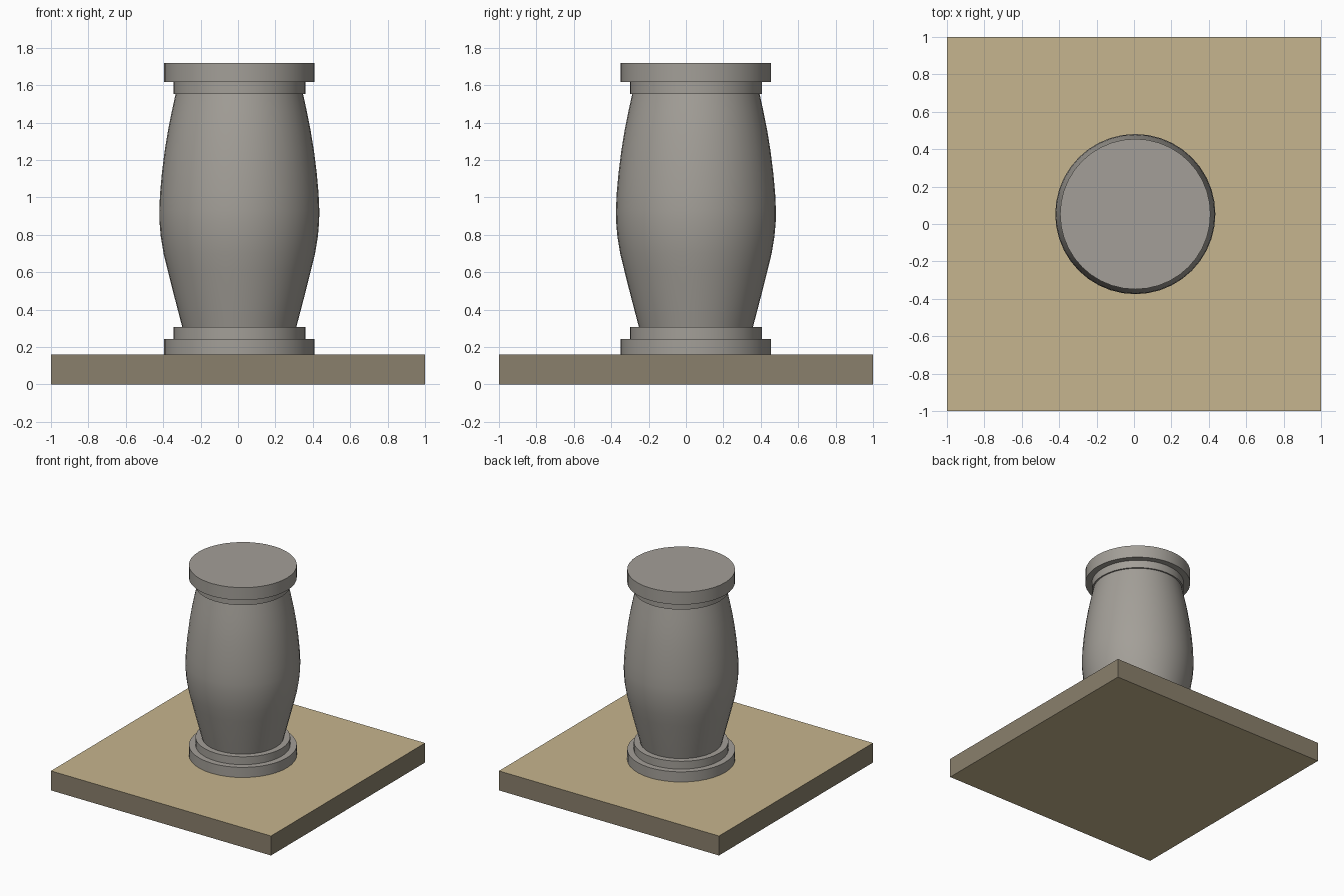
import bpy, bmesh, math

if "Cube" in bpy.data.objects:
    bpy.data.objects.remove(bpy.data.objects["Cube"])

CX, CY, SIDES = 0.007, 0.053, 40


def material(name, srgb):
    m = bpy.data.materials.new(name)
    lin = [((c / 255 + 0.055) / 1.055) ** 2.4 for c in srgb]
    m.diffuse_color = (*lin, 1)
    m.use_nodes = True
    m.node_tree.nodes["Principled BSDF"].inputs["Base Color"].default_value = m.diffuse_color
    return m


sand = material("sand", (198, 181, 142))
brown = material("grey_brown", (138, 128, 108))
stone = material("stone_grey", (163, 159, 152))


def finish(name, bm, mats):
    me = bpy.data.meshes.new(name)
    bm.normal_update()
    bm.to_mesh(me)
    bm.free()
    for m in mats:
        me.materials.append(m)
    ob = bpy.data.objects.new(name, me)
    bpy.context.collection.objects.link(ob)
    return ob


def turned(name, profile):
    """Closed solid of revolution from (radius, z) pairs, bottom to top."""
    bm = bmesh.new()
    rings = []
    for r, z in profile:
        rings.append([bm.verts.new((CX + r * math.cos(2 * math.pi * i / SIDES),
                                    CY + r * math.sin(2 * math.pi * i / SIDES), z))
                      for i in range(SIDES)])
    for a, b in zip(rings, rings[1:]):
        for i in range(SIDES):
            j = (i + 1) % SIDES
            bm.faces.new((a[i], a[j], b[j], b[i]))
    bm.faces.new(rings[0][::-1])
    bm.faces.new(rings[-1])
    ob = finish(name, bm, [stone])
    bpy.ops.object.select_all(action='DESELECT')
    ob.select_set(True)
    bpy.context.view_layer.objects.active = ob
    bpy.ops.object.shade_smooth_by_angle(angle=math.radians(40))
    return ob


# square floor slab: sand top and bottom, darker edges
bm = bmesh.new()
bmesh.ops.create_cube(bm, size=2)
for v in bm.verts:
    v.co.z = 0.16 if v.co.z > 0 else 0
bm.normal_update()
for f in bm.faces:
    f.material_index = 0 if abs(f.normal.z) > 0.5 else 1
finish("floor_slab", bm, [sand, brown])

# stepped discs at the foot and head of the column
for name, r, z0, z1 in [("foot_disc", 0.402, 0.16, 0.243),
                        ("foot_ring", 0.353, 0.243, 0.307),
                        ("head_ring", 0.353, 1.553, 1.617),
                        ("head_disc", 0.402, 1.617, 1.72)]:
    turned(name, [(r, z0), (r, z1)])

# bulging shaft
turned("shaft", [(0.305, 0.307), (0.332, 0.41), (0.358, 0.51), (0.383, 0.61),
                 (0.405, 0.70), (0.420, 0.79), (0.427, 0.87), (0.428, 0.93),
                 (0.424, 1.02), (0.414, 1.13), (0.399, 1.25), (0.381, 1.36),
                 (0.361, 1.46), (0.341, 1.553)])
